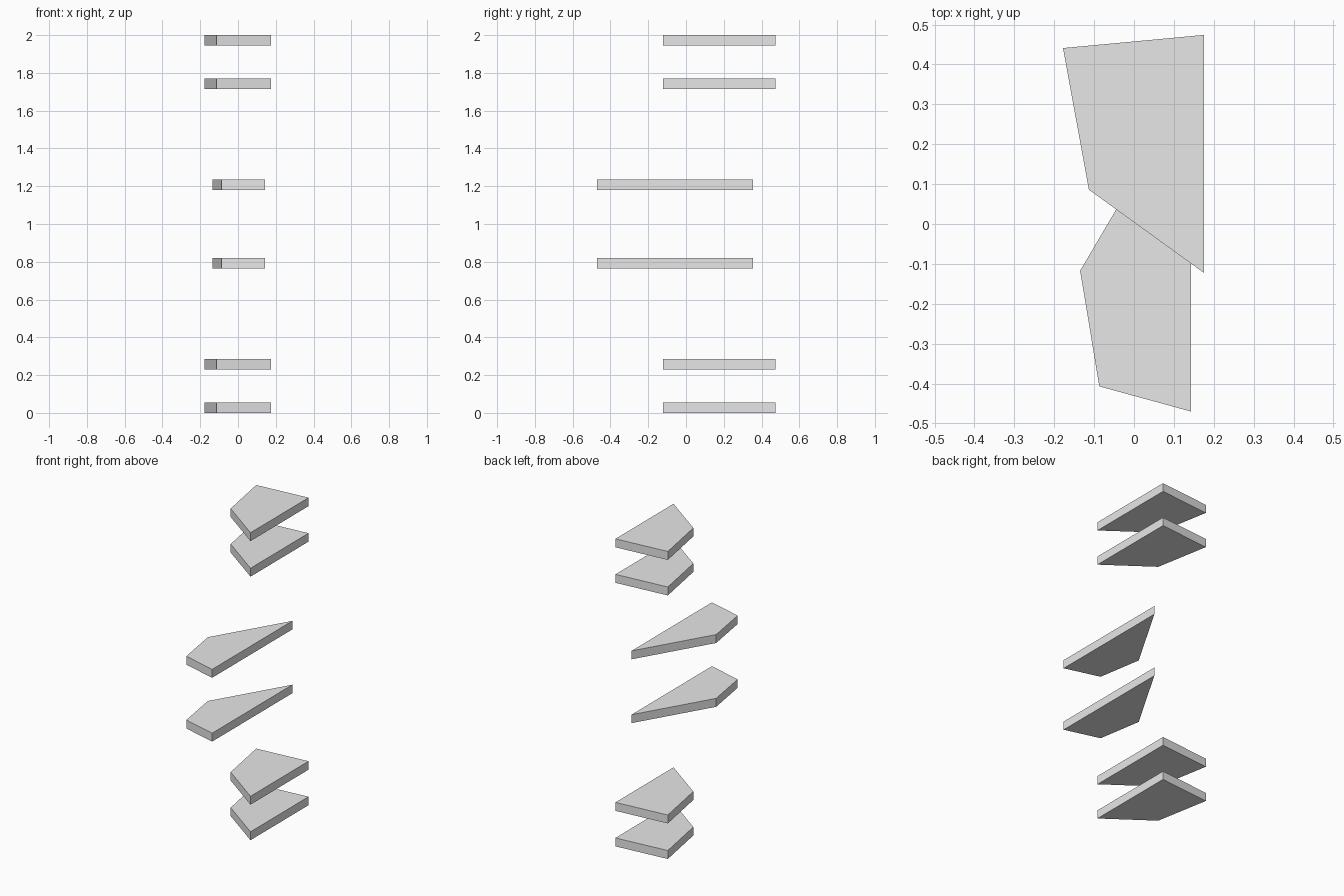
import bpy
import bmesh

cube = bpy.data.objects.get("Cube")
if cube:
    bpy.data.objects.remove(cube, do_unlink=True)

# Plain grey for every slab
GREY = (0.8, 0.8, 0.8, 1.0)
grey = bpy.data.materials.new("plain_grey")
grey.use_nodes = True
grey.diffuse_color = GREY
grey.node_tree.nodes["Principled BSDF"].inputs["Base Color"].default_value = GREY

THICKNESS = 0.055

# Four-sided outlines in plan, counter-clockwise
REAR_OUTLINE = [(0.176, -0.123), (0.176, 0.474), (-0.178, 0.441), (-0.113, 0.086)]
FRONT_OUTLINE = [(0.143, -0.47), (0.143, 0.355), (-0.135, -0.117), (-0.087, -0.407)]


def add_slab(name, outline, base):
    """Extrude a flat outline upward into a slab."""
    bm = bmesh.new()
    face = bm.faces.new([bm.verts.new((x, y, base)) for x, y in outline])
    top = bmesh.ops.extrude_face_region(bm, geom=[face])["geom"]
    top_verts = [g for g in top if isinstance(g, bmesh.types.BMVert)]
    bmesh.ops.translate(bm, verts=top_verts, vec=(0, 0, THICKNESS))
    bmesh.ops.recalc_face_normals(bm, faces=bm.faces)
    mesh = bpy.data.meshes.new(name)
    bm.to_mesh(mesh)
    bm.free()
    mesh.materials.append(grey)
    bpy.context.collection.objects.link(bpy.data.objects.new(name, mesh))


# Lower slabs, each mirrored in height to make its upper partner
slabs = [
    ("rear_outer_slab", REAR_OUTLINE, 0.0),
    ("rear_inner_slab", REAR_OUTLINE, 0.231),
    ("front_slab", FRONT_OUTLINE, 0.765),
]
for name, outline, base in slabs:
    add_slab("lower_" + name, outline, base)
    add_slab("upper_" + name, outline, 2.0 - THICKNESS - base)
